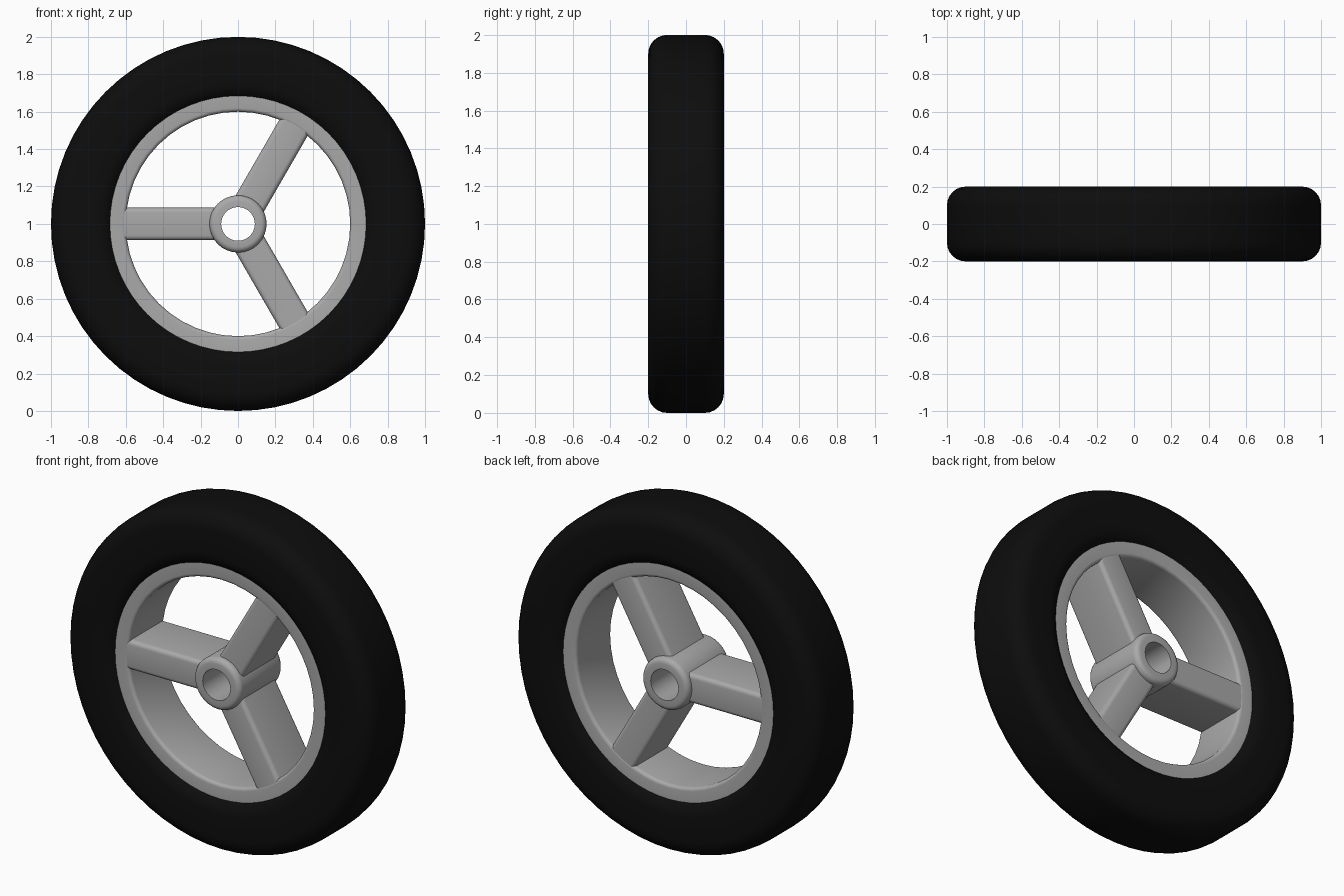
import bpy, bmesh, math
from mathutils import Matrix

if "Cube" in bpy.data.objects:
    bpy.data.objects.remove(bpy.data.objects["Cube"])

CZ = 1.0  # axle height


def material(name, v):
    m = bpy.data.materials.new(name)
    m.diffuse_color = (v, v, v, 1)
    m.use_nodes = True
    m.node_tree.nodes["Principled BSDF"].inputs["Base Color"].default_value = m.diffuse_color
    return m


rubber = material("black rubber", 0.004)
metal = material("grey metal", 0.4)


def finish(name, bm, mat, angle=35):
    bmesh.ops.recalc_face_normals(bm, faces=bm.faces)
    me = bpy.data.meshes.new(name)
    bm.to_mesh(me)
    bm.free()
    me.materials.append(mat)
    ob = bpy.data.objects.new(name, me)
    ob.location.z = CZ
    bpy.context.collection.objects.link(ob)
    bpy.ops.object.select_all(action='DESELECT')
    ob.select_set(True)
    bpy.context.view_layer.objects.active = ob
    bpy.ops.object.shade_smooth_by_angle(angle=math.radians(angle))
    return ob


def ring_profile(r0, r1, half, bevel_in, bevel_out, n):
    """Closed (radius, y) rectangle with rounded inner and outer corners."""
    pts = []
    corners = [(r1, half, -1, -1, bevel_out, 0), (r0, half, 1, -1, bevel_in, 90),
               (r0, -half, 1, 1, bevel_in, 180), (r1, -half, -1, 1, bevel_out, 270)]
    for r, y, sr, sy, b, start in corners:
        if b == 0:
            pts.append((r, y))
            continue
        for i in range(n + 1):
            a = math.radians(start + 90 * i / n)
            pts.append((r + sr * b + b * math.cos(a), y + sy * b + b * math.sin(a)))
    return pts


def lathe(name, profile, mat, seg, angle=35):
    """Revolve a closed profile about the y axis."""
    bm = bmesh.new()
    rings = []
    for s in range(seg):
        a = 2 * math.pi * s / seg
        rings.append([bm.verts.new((r * math.cos(a), y, r * math.sin(a))) for r, y in profile])
    n = len(profile)
    for s in range(seg):
        p, q = rings[s], rings[(s + 1) % seg]
        for i in range(n):
            j = (i + 1) % n
            bm.faces.new((p[i], p[j], q[j], q[i]))
    return finish(name, bm, mat, angle)


# tyre, rim and hub
lathe("tyre", ring_profile(0.66, 1.0, 0.2, 0.1, 0.1, 6), rubber, 64)
lathe("rim", ring_profile(0.6, 0.69, 0.165, 0.02, 0, 4), metal, 48)
lathe("hub", ring_profile(0.09, 0.153, 0.2, 0, 0.03, 4), metal, 32)

# three spokes with rounded long edges
for k, deg in enumerate((60, 180, 300)):
    bm = bmesh.new()
    bmesh.ops.create_cube(bm, size=1)
    bmesh.ops.scale(bm, vec=(0.51, 0.326, 0.174), verts=bm.verts)
    bmesh.ops.translate(bm, vec=(0.365, 0, 0), verts=bm.verts)
    long_edges = [e for e in bm.edges if abs(e.verts[0].co.x - e.verts[1].co.x) > 0.1]
    bmesh.ops.bevel(bm, geom=long_edges, offset=0.025, segments=4, profile=0.5, affect='EDGES')
    bmesh.ops.rotate(bm, matrix=Matrix.Rotation(-math.radians(deg), 3, 'Y'), verts=bm.verts)
    finish("spoke_%d" % (k + 1), bm, metal)
